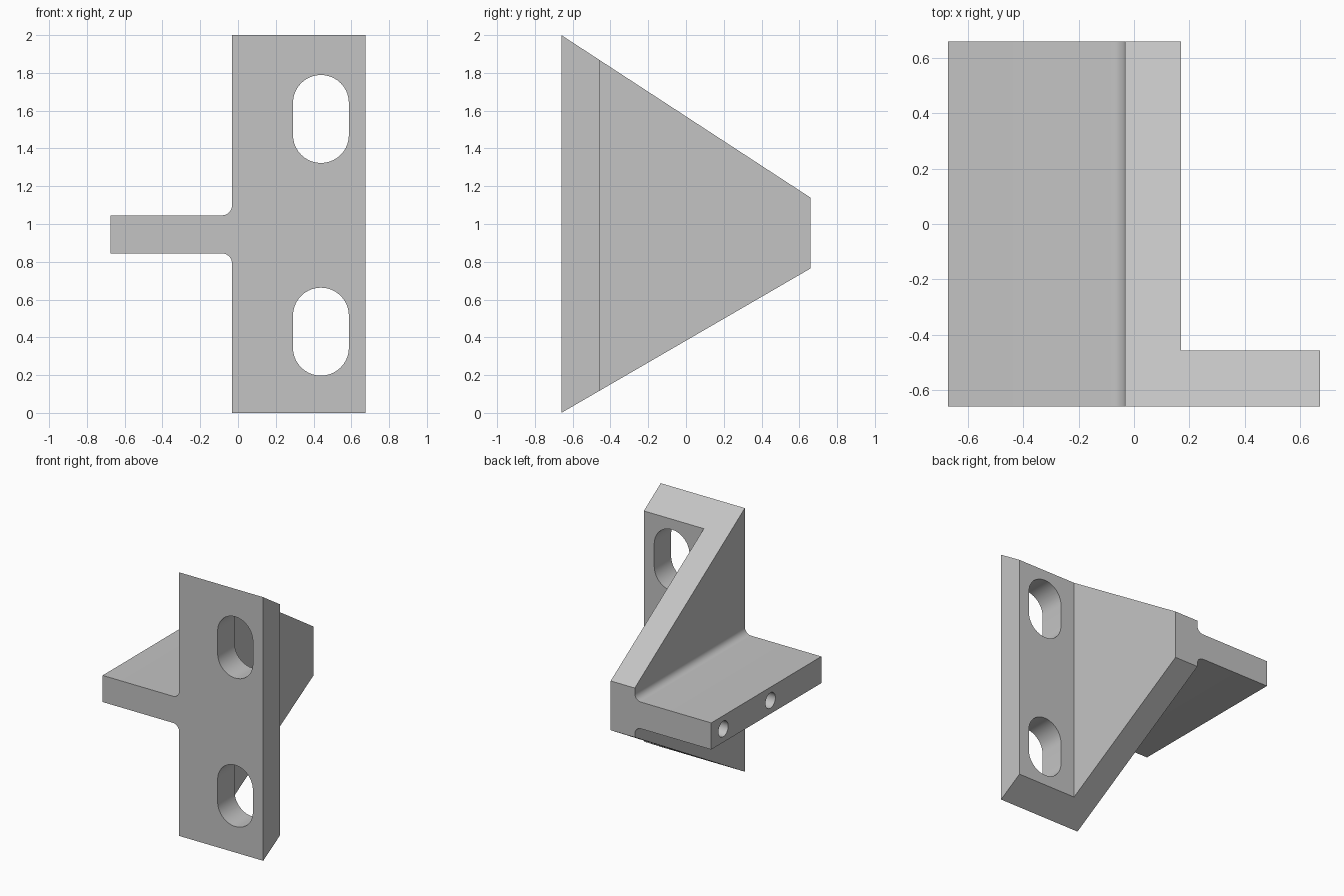
import bpy, bmesh, math
from mathutils import Vector, Matrix

cube = bpy.data.objects.get("Cube")
if cube:
    bpy.data.objects.remove(cube, do_unlink=True)

X, Y = 0.674, 0.66              # half width and half depth
WALL_L, WALL_R = -0.032, 0.17   # upright web
FLANGE_BACK = -0.457
SHELF_LOW, SHELF_HIGH = 0.844, 1.046
FILLET = 0.052

grey = bpy.data.materials.new("plain grey")
grey.use_nodes = True
colour = (0.55, 0.55, 0.55, 1)
grey.diffuse_color = colour
grey.node_tree.nodes["Principled BSDF"].inputs["Base Color"].default_value = colour


def arc(cx, cz, r, start, end, steps):
    angles = [math.radians(start + (end - start) * i / steps) for i in range(steps + 1)]
    return [(cx + r * math.cos(a), cz + r * math.sin(a)) for a in angles]


def prism(profile, y0, y1):
    """Extrude a front-view outline from y0 to y1."""
    bm = bmesh.new()
    face = bm.faces.new([bm.verts.new((x, y0, z)) for x, z in profile])
    grown = bmesh.ops.extrude_face_region(bm, geom=[face])["geom"]
    verts = [v for v in grown if isinstance(v, bmesh.types.BMVert)]
    bmesh.ops.translate(bm, verts=verts, vec=(0, y1 - y0, 0))
    bmesh.ops.recalc_face_normals(bm, faces=bm.faces)
    return bm


def make(name, bm):
    mesh = bpy.data.meshes.new(name)
    bm.to_mesh(mesh)
    bm.free()
    mesh.materials.append(grey)
    obj = bpy.data.objects.new(name, mesh)
    bpy.context.collection.objects.link(obj)
    return obj


# Upright and shelf as one outline, filleted where they meet
fx = WALL_L - FILLET
outline = [(X, -0.1), (X, 2.1), (WALL_L, 2.1)]
outline += arc(fx, SHELF_HIGH + FILLET, FILLET, 0, -90, 8)
outline += [(-X, SHELF_HIGH), (-X, SHELF_LOW)]
outline += arc(fx, SHELF_LOW - FILLET, FILLET, 90, 0, 8)
outline += [(WALL_L, -0.1)]
bm = prism(outline, -Y, Y)

# Slope the upper and lower ends towards the back
for front_z, back_z, side in ((2, 1.139, 1), (0, 0.765, -1)):
    normal = Vector((0, front_z - back_z, 2 * Y)) * side
    cut = bmesh.ops.bisect_plane(
        bm, geom=bm.verts[:] + bm.edges[:] + bm.faces[:],
        plane_co=(0, -Y, front_z), plane_no=normal, clear_outer=True)
    edges = [e for e in cut["geom_cut"] if isinstance(e, bmesh.types.BMEdge)]
    bmesh.ops.contextual_create(bm, geom=edges)
bmesh.ops.recalc_face_normals(bm, faces=bm.faces)
bracket = make("bracket", bm)

# Space behind the flange
cutters = [make("notch_cutter", prism(
    [(WALL_R, -0.5), (1, -0.5), (1, 2.5), (WALL_R, 2.5)], FLANGE_BACK, 1))]

# Mounting slots through the flange
for z in (0.43, 1.556):
    slot = arc(0.439, z + 0.085, 0.148, 0, 180, 20)
    slot += arc(0.439, z - 0.085, 0.148, 180, 360, 20)
    cutters.append(make("slot_cutter", prism(slot, -1, -0.3)))

# Blind screw holes in the shelf edge
for y in (0.515, -0.05):
    bm = bmesh.new()
    bmesh.ops.create_cone(
        bm, cap_ends=True, segments=32, radius1=0.059, radius2=0.059, depth=0.8,
        matrix=Matrix.Translation((-X, y, 0.945)) @ Matrix.Rotation(math.pi / 2, 4, "Y"))
    cutters.append(make("screw_hole_cutter", bm))

# Cut everything away and tidy up
bpy.ops.object.select_all(action="DESELECT")
bpy.context.view_layer.objects.active = bracket
bracket.select_set(True)
for cutter in cutters:
    cutter.hide_render = True
    mod = bracket.modifiers.new("cut", "BOOLEAN")
    mod.operation = "DIFFERENCE"
    mod.solver = "EXACT"
    mod.object = cutter
    bpy.ops.object.modifier_apply(modifier=mod.name)
    bpy.data.objects.remove(cutter, do_unlink=True)
bpy.ops.object.shade_smooth_by_angle(angle=math.radians(30))
